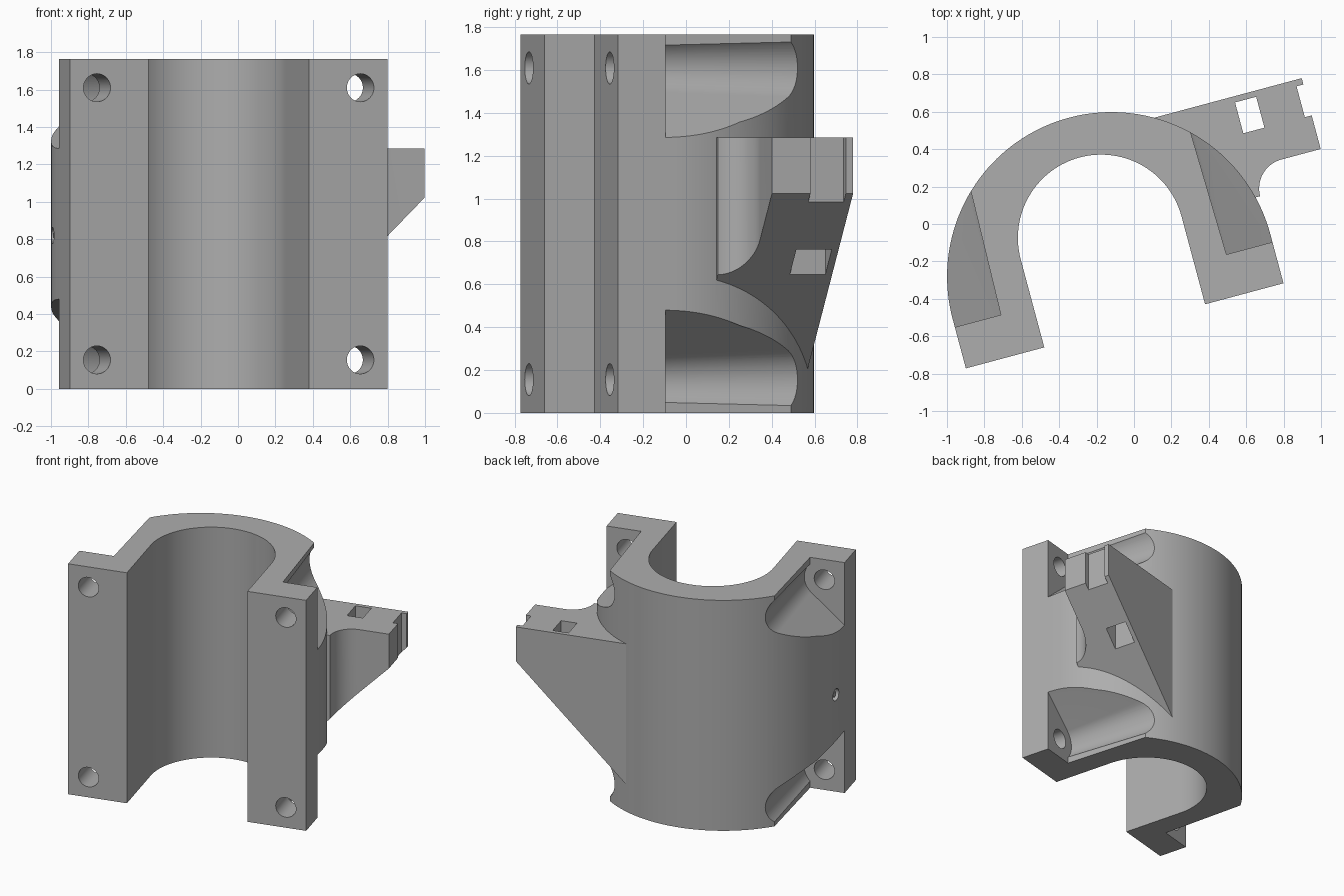
import bpy, bmesh, math
from mathutils import Matrix

if "Cube" in bpy.data.objects:
    bpy.data.objects.remove(bpy.data.objects["Cube"])

H = 1.765            # height
CU = -0.189          # symmetry line of the clamp
TURN = Matrix.Rotation(math.radians(15), 4, 'Z')

grey = bpy.data.materials.new("plain grey")
grey.diffuse_color = (0.42, 0.42, 0.42, 1)
grey.use_nodes = True
grey.node_tree.nodes["Principled BSDF"].inputs["Base Color"].default_value = grey.diffuse_color


def loft(name, a, b):
    """Solid between two matching loops of points."""
    bm = bmesh.new()
    va = [bm.verts.new(p) for p in a]
    vb = [bm.verts.new(p) for p in b]
    n = len(va)
    bm.faces.new(va)
    bm.faces.new(vb[::-1])
    for i in range(n):
        j = (i + 1) % n
        bm.faces.new((va[j], va[i], vb[i], vb[j]))
    bmesh.ops.recalc_face_normals(bm, faces=bm.faces)
    me = bpy.data.meshes.new(name)
    bm.to_mesh(me)
    bm.free()
    me.materials.append(grey)
    ob = bpy.data.objects.new(name, me)
    bpy.context.collection.objects.link(ob)
    return ob


def prism(name, pts, z0, z1):
    return loft(name, [(x, y, z0) for x, y in pts], [(x, y, z1) for x, y in pts])


def arc(cx, cy, r, a0, a1, n):
    return [(cx + r * math.cos(math.radians(a0 + (a1 - a0) * i / n)),
             cy + r * math.sin(math.radians(a0 + (a1 - a0) * i / n))) for i in range(n + 1)]


def boolean(ob, tool, op='DIFFERENCE'):
    m = ob.modifiers.new(op, 'BOOLEAN')
    m.operation, m.object, m.solver = op, tool, 'EXACT'
    bpy.context.view_layer.objects.active = ob
    bpy.ops.object.modifier_apply(modifier=m.name)
    bpy.data.objects.remove(tool)


def pocket_loop(v, r, side, top):
    """Rounded pocket outline around a bolt axis, open to the end and the side."""
    pu, pz = 0.15, 0.325
    slope = math.atan2(pz, pu) - math.asin(r / math.hypot(pu, pz))
    pts = arc(0, 0, r, math.degrees(slope) + 90, 225, 20)
    pts += [(pts[-1][0], -0.3), (0.4, -0.3), (0.4, pz + 0.25 * math.tan(slope))]
    return [(CU + side * (0.729 + p), v, H - 0.155 - q if top else 0.155 + q) for p, q in pts]


# clamp body: half-round shell with straight legs
outer = [(CU + 0.879, -0.513)] + arc(CU, -0.24, 0.879, 0, 180, 80) + [(CU - 0.879, -0.513)]
inner = [(CU - 0.445, -0.513)] + arc(CU, -0.026, 0.445, 180, 0, 56) + [(CU + 0.445, -0.513)]
body = prism("clamp_body", outer + inner, 0, H)

# bolt pockets and bolt holes at the four corners
for side in (-1, 1):
    for top in (False, True):
        boolean(body, loft("pocket", pocket_loop(-0.285, 0.148, side, top),
                           pocket_loop(0.75, 0.183, side, top)))
        z = H - 0.155 if top else 0.155
        ring = arc(CU + side * 0.729, z, 0.075, 0, 348.75, 31)
        boolean(body, loft("bolt_hole", [(u, -0.6, w) for u, w in ring],
                           [(u, -0.2, w) for u, w in ring]))

# small blind hole in the left side, with a pin in it
for r, u1, op in ((0.045, -1.02, 'DIFFERENCE'), (0.022, -1.05, 'UNION')):
    ring = arc(-0.13, 0.82, r, 0, 337.5, 15)
    u0 = -1.1 if op == 'DIFFERENCE' else -1.0
    boolean(body, loft("side_hole", [(u0, v, w) for v, w in ring],
                       [(u1, v, w) for v, w in ring]), op)

# side arm with filleted root and notched end
profile = [(0.2, 0.45), (0.253, 0.521), (1.068, 0.521), (1.068, 0.486), (1.03, 0.486),
           (1.03, 0.315), (1.068, 0.315), (1.068, 0.129)]
profile += arc(0.85, -0.031, 0.16, 90, 180, 16) + [(0.6, -0.031)]
arm = prism("side_arm", profile, 0.1, 1.285)
# sloping underside
under = [(0.0, -0.045), (1.3, 1.255), (1.3, -0.5), (0.0, -0.5)]
boolean(arm, loft("underside", [(u, -0.5, w) for u, w in under], [(u, 1, w) for u, w in under]))
# square slot through the arm
slot = [(0.69, 0.317), (0.807, 0.317), (0.807, 0.488), (0.69, 0.488)]
boolean(body, arm, 'UNION')
boolean(body, prism("slot", slot, 0.6, 1.4))

# turn into place and shade
body.data.transform(TURN)
bpy.ops.object.select_all(action='DESELECT')
body.select_set(True)
bpy.context.view_layer.objects.active = body
bpy.ops.object.shade_smooth_by_angle(angle=math.radians(25))
